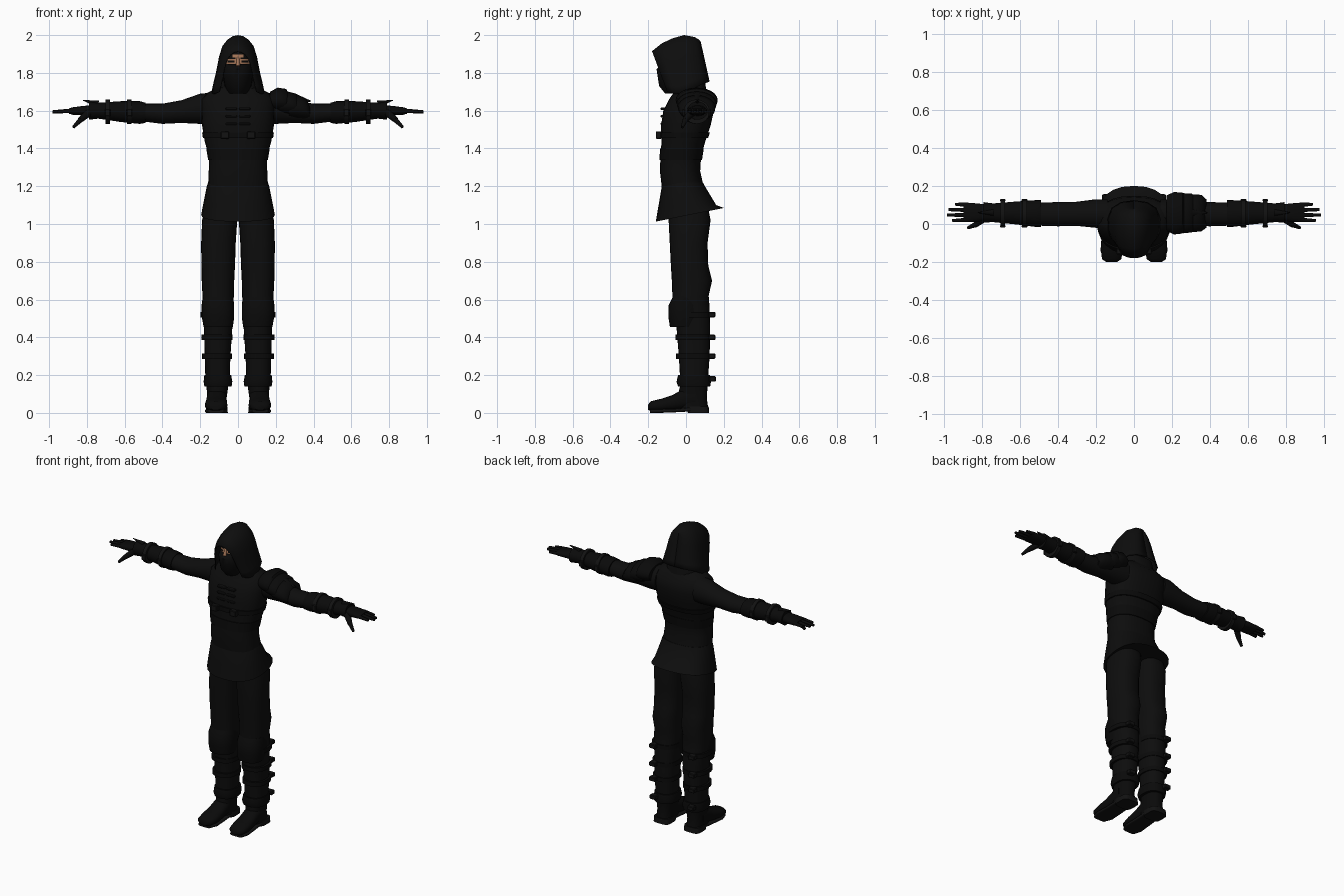
import bpy, bmesh, math
from mathutils import Vector

if "Cube" in bpy.data.objects:
    bpy.data.objects.remove(bpy.data.objects["Cube"])


def material(name, color):
    m = bpy.data.materials.new(name)
    m.use_nodes = True
    m.diffuse_color = (*color, 1)
    m.node_tree.nodes["Principled BSDF"].inputs["Base Color"].default_value = (*color, 1)
    return m


CLOTH = material("black cloth", (.004, .004, .004))
LEATHER = material("black leather", (.003, .003, .003))
METAL = material("dark metal", (.006, .006, .006))
SKIN = material("skin", (.36, .17, .09))
SIDES = (("left", 1), ("right", -1))


def finish(name, bm, mat, smooth=True):
    bmesh.ops.recalc_face_normals(bm, faces=bm.faces[:])
    mesh = bpy.data.meshes.new(name)
    bm.to_mesh(mesh)
    bm.free()
    mesh.materials.append(mat)
    obj = bpy.data.objects.new(name, mesh)
    bpy.context.collection.objects.link(obj)
    if smooth:
        bpy.ops.object.select_all(action="DESELECT")
        obj.select_set(True)
        bpy.context.view_layer.objects.active = obj
        bpy.ops.object.shade_smooth_by_angle(angle=math.radians(50))
    return obj


def loft(name, rings, mat, axis="z", side=1, power=2.4, count=24):
    """Skin rounded sections given as (position, u min, u max, v min, v max)."""
    bm = bmesh.new()
    loops = []
    for t, u0, u1, v0, v1 in rings:
        loop = []
        for i in range(count):
            a = math.tau * i / count
            c, s = math.cos(a), math.sin(a)
            u = (u0 + u1) / 2 + (u1 - u0) / 2 * math.copysign(abs(c) ** (2 / power), c)
            v = (v0 + v1) / 2 + (v1 - v0) / 2 * math.copysign(abs(s) ** (2 / power), s)
            x, y, z = {"x": (t, u, v), "y": (u, t, v), "z": (u, v, t)}[axis]
            loop.append(bm.verts.new((x * side, y, z)))
        loops.append(loop)
    for a, b in zip(loops, loops[1:]):
        for i in range(count):
            j = (i + 1) % count
            bm.faces.new((a[i], a[j], b[j], b[i]))
    bm.faces.new(loops[0])
    bm.faces.new(loops[-1])
    return finish(name, bm, mat)


def box(name, center, size, mat, bevel=.004):
    bm = bmesh.new()
    bmesh.ops.create_cube(bm, size=1)
    for v in bm.verts:
        v.co = Vector(a * b + c for a, b, c in zip(v.co, size, center))
    bmesh.ops.bevel(bm, geom=bm.edges[:], offset=bevel, segments=1, affect="EDGES")
    return finish(name, bm, mat, False)


def tube(name, start, end, r0, r1, mat, side=1):
    a, b = (Vector((p[0] * side, p[1], p[2])) for p in (start, end))
    bm = bmesh.new()
    bmesh.ops.create_cone(bm, cap_ends=True, segments=10, radius1=r0, radius2=r1, depth=(b - a).length)
    turn = (b - a).to_track_quat("Z", "Y")
    for v in bm.verts:
        v.co = turn @ v.co + (a + b) / 2
    return finish(name, bm, mat)


# Jacket body, collar and flared skirt
loft("jacket", [
    (1.17, -.16, .16, -.125, .10), (1.28, -.155, .155, -.138, .075),
    (1.36, -.152, .152, -.135, .08), (1.43, -.175, .175, -.13, .10),
    (1.52, -.19, .19, -.132, .13), (1.60, -.195, .195, -.12, .148),
    (1.66, -.195, .195, -.09, .14), (1.695, -.16, .16, -.065, .11),
    (1.73, -.09, .09, -.06, .09)], CLOTH)
skirt = loft("jacket_skirt", [
    (1.045, -.195, .195, -.16, .20), (1.10, -.185, .185, -.145, .16),
    (1.20, -.165, .165, -.128, .10), (1.22, -.158, .158, -.12, .09)], CLOTH)
for v in skirt.data.vertices:
    if v.co.z < 1.05:
        v.co.z += .2 * v.co.y
loft("waist_sash", [(1.34, -.158, .158, -.141, .085), (1.40, -.168, .168, -.137, .094)], LEATHER)
loft("chest_belt", [(1.455, -.186, .186, -.139, .117), (1.485, -.19, .19, -.139, .127)], LEATHER)
for label, s in SIDES:
    box(label + "_belt_buckle", (s * .07, -.145, 1.47), (.045, .03, .04), METAL)
    for k in range(3):
        box(f"{label}_chest_clasp_{k}", (s * .035, -.122, 1.53 + k * .04), (.06, .025, .014), METAL)

# Head, lower mask and eye opening
HEAD = Vector((0, -.03, 1.85))
RADII = Vector((.08, .1, .115))
bm = bmesh.new()
bmesh.ops.create_uvsphere(bm, u_segments=24, v_segments=16, radius=1)
for v in bm.verts:
    v.co = Vector(a * b + c for a, b, c in zip(v.co, RADII, HEAD))
finish("head_wrap", bm, LEATHER)
loft("face_mask", [
    (1.69, -.05, .05, -.11, .05), (1.73, -.07, .07, -.142, .05), (1.78, -.078, .078, -.15, .05),
    (1.82, -.08, .08, -.156, .05), (1.845, -.078, .078, -.13, .04)], LEATHER, power=2)


def face_patch(name, x0, x1, z0, z1, lift, mat):
    """Thin curved plate following the front of the head."""
    bm = bmesh.new()
    rows = []
    for z in (z0, (z0 + z1) / 2, z1):
        row = []
        for i in range(9):
            x = x0 + (x1 - x0) * i / 8
            depth = 1 - (x / RADII.x) ** 2 - ((z - HEAD.z) / RADII.z) ** 2
            row.append(bm.verts.new((x, HEAD.y - RADII.y * math.sqrt(max(depth, 0)) - lift, z)))
        rows.append(row)
    for a, b in zip(rows, rows[1:]):
        for i in range(8):
            bm.faces.new((a[i], a[i + 1], b[i + 1], b[i]))
    finish(name, bm, mat)


face_patch("eye_band", -.07, .07, 1.848, 1.881, .003, SKIN)
face_patch("brow_skin", -.03, .03, 1.881, 1.898, .003, SKIN)
for label, s in SIDES:
    lo, hi = sorted((s * .018, s * .056))
    face_patch(label + "_eye", lo, hi, 1.856, 1.866, .006, LEATHER)
    lo, hi = sorted((s * .012, s * .062))
    face_patch(label + "_eyebrow", lo, hi, 1.873, 1.882, .006, LEATHER)
tube("nose", (0, -.128, 1.882), (0, -.142, 1.835), .006, .012, SKIN)

# Hood: arches swept from the peaked opening to the back
# (bottom y, bottom z, half width, top y, top z)
ARCHES = [(-.10, 1.70, .10, -.18, 1.915), (-.07, 1.69, .125, -.13, 1.955), (-.03, 1.69, .138, -.075, 1.982),
          (.03, 1.71, .138, -.01, 2), (.085, 1.74, .118, .045, 1.99), (.115, 1.75, .07, .07, 1.975),
          (.125, 1.755, .001, .078, 1.965)]
BELL = [(0, 1), (.15, .93), (.35, .83), (.6, .73), (.8, .6), (.92, .4), (.98, .2)]
bm = bmesh.new()
rows = []
for by, bz, w, ty, tz in ARCHES:
    half = [(h, f) for h, f in BELL]
    path = [(h, -f) for h, f in half] + [(1, 0)] + [(h, f) for h, f in reversed(half)]
    rows.append([bm.verts.new((w * f, by + (ty - by) * h, bz + (tz - bz) * h)) for h, f in path])
for a, b in zip(rows, rows[1:]):
    for i in range(len(a) - 1):
        bm.faces.new((a[i], a[i + 1], b[i + 1], b[i]))
hood = finish("hood", bm, CLOTH)
shell = hood.modifiers.new("thickness", "SOLIDIFY")
shell.thickness = .006
loft("neck_cowl", [(1.69, -.11, .11, -.07, .11), (1.76, -.10, .10, -.06, .10)], CLOTH)

for label, s in SIDES:
    # Arm, bracer and straps
    loft(label + "_sleeve", [
        (.14, -.03, .13, 1.53, 1.695), (.20, -.02, .13, 1.53, 1.69), (.30, -.01, .117, 1.535, 1.655),
        (.40, -.012, .115, 1.53, 1.637), (.52, -.008, .112, 1.545, 1.637)], CLOTH, "x", s, 2)
    loft(label + "_bracer", [
        (.49, -.015, .125, 1.535, 1.642), (.52, -.015, .125, 1.53, 1.65), (.62, -.002, .118, 1.54, 1.65),
        (.74, .01, .108, 1.558, 1.642), (.79, .008, .115, 1.552, 1.648)], LEATHER, "x", s, 2)
    for k, x in enumerate((.575, .69)):
        loft(f"{label}_arm_strap_{k}", [(x - .012, -.014, .126, 1.53, 1.659),
             (x + .012, -.014, .126, 1.53, 1.659)], METAL, "x", s, 2)
        for y in (-.012, .125):
            box(f"{label}_arm_buckle_{k}", (s * x, y, 1.59), (.03, .014, .04), METAL)
    tube(label + "_bracer_point", (.74, .06, 1.635), (.82, .06, 1.655), .018, .002, LEATHER, s)

    # Hand and fingers
    loft(label + "_palm", [(.76, .025, .1, 1.57, 1.63), (.82, .012, .108, 1.575, 1.625),
         (.875, .01, .112, 1.578, 1.618), (.895, .012, .11, 1.584, 1.612)], LEATHER, "x", s)
    for k, tip in enumerate((.955, .982, .975, .94)):
        y = .022 + k * .026
        tube(f"{label}_finger_{k}", (.87, y, 1.6), (tip, y * 1.1 - .006, 1.594), .0125, .008, LEATHER, s)
    tube(label + "_thumb_base", (.79, .03, 1.59), (.835, -.005, 1.55), .022, .015, LEATHER, s)
    tube(label + "_thumb_tip", (.83, -.002, 1.555), (.872, -.02, 1.512), .015, .008, LEATHER, s)

    # Trouser leg and knee guard
    loft(label + "_trouser", [
        (.16, .045, .172, -.03, .115), (.30, .04, .176, -.038, .125), (.45, .03, .18, -.05, .128),
        (.56, .025, .188, -.07, .125), (.62, .022, .188, -.072, .12), (.70, .02, .192, -.075, .138),
        (.78, .016, .194, -.08, .118), (.90, .012, .195, -.086, .114), (1.02, .004, .19, -.092, .13),
        (1.12, .001, .165, -.09, .11)], CLOTH, "z", s)
    loft(label + "_knee_guard", [
        (.455, .027, .182, -.085, .06), (.51, .02, .192, -.094, .09), (.57, .02, .193, -.092, .09),
        (.615, .026, .186, -.07, .08)], LEATHER, "z", s)

    # Shin straps with rear buckles
    for k, z in enumerate((.3, .4, .52)):
        w = z * .04
        loft(f"{label}_shin_strap_{k}", [(z - .014, .045 - w, .178 + w, -.04 - w, .132),
             (z + .014, .045 - w, .178 + w, -.04 - w, .132)], LEATHER, "z", s)
        box(f"{label}_shin_buckle_{k}", (s * .145, .138, z), (.045, .035, .028), METAL)

    # Boot with cuff, toe, sole and heel
    loft(label + "_boot_cuff", [(.14, .034, .178, -.042, .128), (.165, .03, .182, -.05, .132),
         (.2, .036, .178, -.042, .126)], LEATHER, "z", s)
    box(label + "_cuff_buckle", (s * .14, .14, .18), (.045, .035, .028), METAL)
    loft(label + "_boot_ankle", [(.02, .058, .165, -.04, .118), (.08, .06, .162, -.045, .11),
         (.15, .05, .168, -.03, .115)], LEATHER, "z", s)
    loft(label + "_boot_toe", [
        (-.2, .09, .145, .015, .045), (-.185, .067, .168, .01, .062), (-.13, .056, .175, .008, .075),
        (-.07, .058, .17, .012, .095), (-.01, .06, .165, .018, .13), (.05, .06, .165, .02, .14)],
        LEATHER, "y", s)
    loft(label + "_boot_sole", [(-.19, .075, .16, 0, .02), (-.14, .054, .176, 0, .02),
         (-.06, .056, .17, .003, .022), (.03, .058, .166, .008, .03)], METAL, "y", s, 4)
    loft(label + "_boot_heel", [(0, .054, .17, .01, .122), (.035, .056, .168, 0, .12)], METAL, "z", s, 4)

# Layered guard on the left shoulder only
for k in range(3):
    x, drop, grow = .17 + k * .05, k * .02, k * .006
    loft(f"shoulder_plate_{k}", [
        (x, -.035, .15, 1.60 - drop, 1.70 - drop), (x + .04, -.055 + grow, .168 - grow, 1.59 - drop, 1.722 - drop),
        (x + .085, -.05 + grow, .165 - grow, 1.585 - drop, 1.715 - drop * 1.2),
        (x + .11, -.02, .13, 1.59 - drop, 1.67 - drop)], LEATHER, "x", 1, 2)
tube("shoulder_point", (.29, .06, 1.665), (.385, .06, 1.65), .03, .003, LEATHER)
